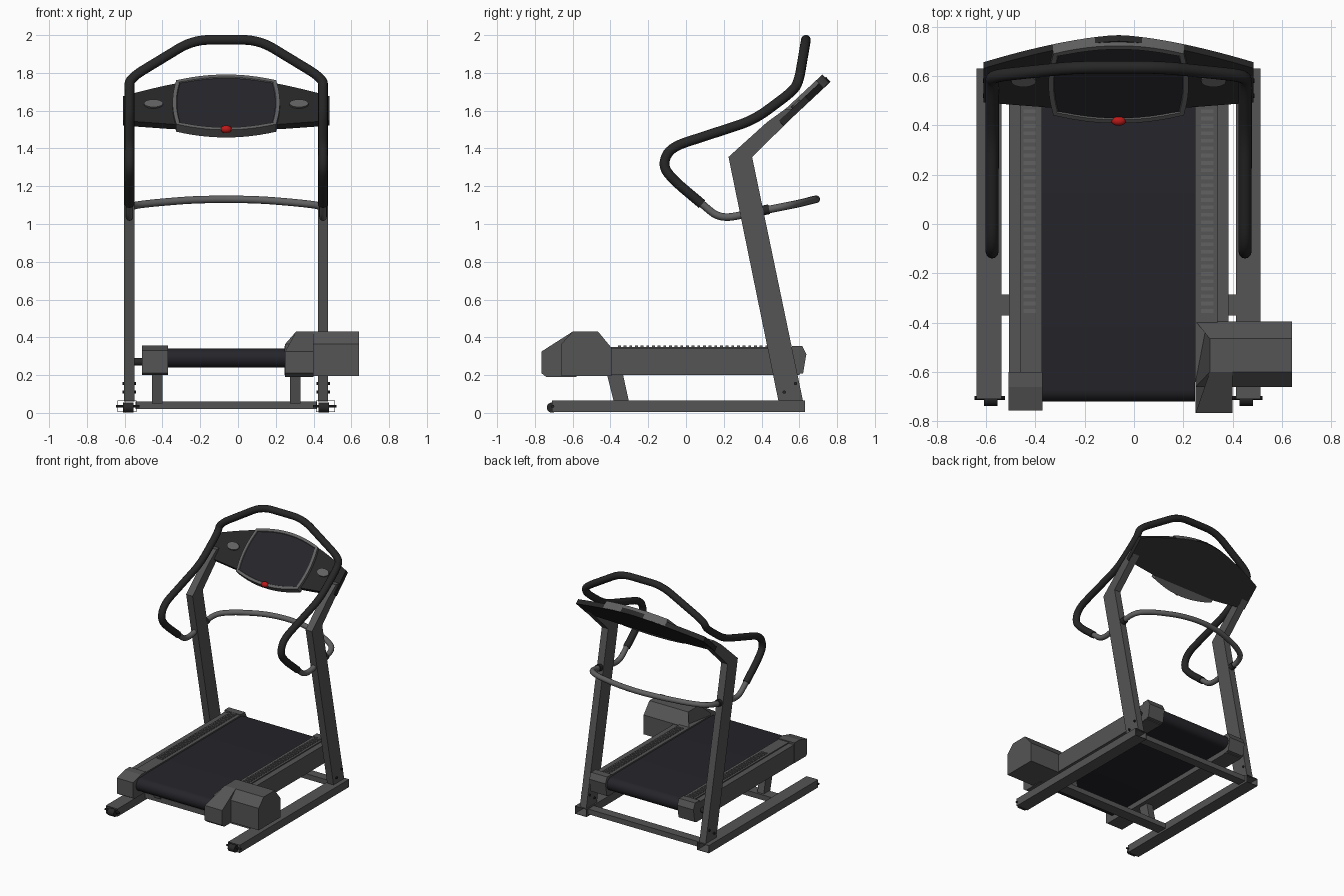
import bpy, bmesh, math
from mathutils import Vector

if "Cube" in bpy.data.objects:
    bpy.data.objects.remove(bpy.data.objects["Cube"])

C = -0.0625  # symmetry plane of the frame (motor box hangs off one side)


def material(name, rgb):
    m = bpy.data.materials.new(name)
    m.diffuse_color = (*rgb, 1)
    m.use_nodes = True
    m.node_tree.nodes["Principled BSDF"].inputs["Base Color"].default_value = m.diffuse_color
    return m


GREY = material("frame_grey", (0.09, 0.09, 0.09))
LIGHT = material("trim_grey", (0.12, 0.12, 0.12))
DARK = material("grip_black", (0.02, 0.02, 0.02))
BELT = material("belt_black", (0.018, 0.018, 0.023))
RED = material("stop_red", (0.5, 0.01, 0.01))


def finish(name, bm, mats, smooth=False):
    bmesh.ops.recalc_face_normals(bm, faces=bm.faces)
    me = bpy.data.meshes.new(name)
    bm.to_mesh(me)
    bm.free()
    ob = bpy.data.objects.new(name, me)
    bpy.context.collection.objects.link(ob)
    for m in mats:
        me.materials.append(m)
    if smooth:
        bpy.ops.object.select_all(action='DESELECT')
        ob.select_set(True)
        bpy.context.view_layer.objects.active = ob
        bpy.ops.object.shade_smooth_by_angle(angle=math.radians(35))
    return ob


def solid(a, b, caps=True):
    """Loft two matching rings of points into a bmesh."""
    bm = bmesh.new()
    ra, rb = [bm.verts.new(p) for p in a], [bm.verts.new(p) for p in b]
    n = len(ra)
    for i in range(n):
        bm.faces.new((ra[i], ra[(i + 1) % n], rb[(i + 1) % n], rb[i]))
    if caps:
        bm.faces.new(ra)
        bm.faces.new(rb)
    return bm


def prism(name, x0, x1, yz, mat=GREY, top_x=None, smooth=False):
    """Side profile extruded along x; top_x slopes the inner top edge."""
    def x_at(z):
        return top_x if top_x and z > 0.4 else x0
    bm = solid([(x_at(z), y, z) for y, z in yz], [(x1, y, z) for y, z in yz])
    return finish(name, bm, [mat], smooth)


def box(name, x0, x1, y0, y1, z0, z1, mat=GREY):
    return prism(name, x0, x1, [(y0, z0), (y1, z0), (y1, z1), (y0, z1)], mat)


def disc(cy, cz, r, n=20):
    return [(cy + r * math.cos(2 * math.pi * i / n), cz + r * math.sin(2 * math.pi * i / n)) for i in range(n)]


def rounded(pts, cut, steps=7):
    """Round the inner corners of a path; cut is the length taken off each leg."""
    pts = [Vector(p) for p in pts]
    out = [pts[0]]
    for a, p, b in zip(pts, pts[1:], pts[2:]):
        s = p + (a - p).normalized() * min(cut, (a - p).length * 0.48)
        e = p + (b - p).normalized() * min(cut, (b - p).length * 0.48)
        for i in range(steps + 1):
            t = i / steps
            out.append(s * (1 - t) ** 2 + p * 2 * t * (1 - t) + e * t * t)
    return out + [pts[-1]]


def tube(name, half, cut, r, mat, both=True):
    """Round bar through half a path, mirrored across the frame centre."""
    path = [(C + u, y, z) for u, y, z in half]
    if both:
        path += [(C - u, y, z) for u, y, z in reversed(half)]
    path = rounded(path, cut)
    cu = bpy.data.curves.new(name, 'CURVE')
    cu.dimensions = '3D'
    cu.bevel_depth, cu.bevel_resolution, cu.use_fill_caps = r, 4, True
    sp = cu.splines.new('POLY')
    sp.points.add(len(path) - 1)
    for q, p in zip(sp.points, path):
        q.co = (*p, 1)
    cu.materials.append(mat)
    ob = bpy.data.objects.new(name, cu)
    bpy.context.collection.objects.link(ob)
    bpy.ops.object.select_all(action='DESELECT')
    ob.select_set(True)
    bpy.context.view_layer.objects.active = ob
    bpy.ops.object.convert(target='MESH')
    bpy.ops.object.shade_smooth_by_angle(angle=math.radians(40))


# parts that exist on both sides of the frame
for s, side in ((-1, "left"), (1, "right")):
    def X(u):
        return C + s * u

    # hollow floor rail with a transport wheel in its open front
    ring = [(X(.475), .005), (X(.575), .005), (X(.575), .065), (X(.475), .065)]
    rail = finish(f"floor_rail_{side}", solid([(x, -.71, z) for x, z in ring],
                                              [(x, .63, z) for x, z in ring], False), [GREY])
    rail.modifiers.new("wall", 'SOLIDIFY').thickness = 0.004
    prism(f"floor_wheel_{side}", X(.49), X(.545), disc(-.71, .028, .027), DARK, smooth=True)
    prism(f"wheel_axle_{side}", X(.46), X(.583), disc(-.705, .035, .008, 10), DARK)

    # bent upright
    prism(f"upright_{side}", X(.485), X(.54),
          [(.49, .06), (.62, .06), (.35, 1.355), (.605, 1.605), (.52, 1.605), (.43, 1.54), (.225, 1.355)])
    for i, (y, z) in enumerate([(.52, .11), (.58, .155)]):
        prism(f"upright_bolt_{side}_{i}", X(.478), X(.55), disc(y, z, .009, 10), DARK)

    # deck side rail, foot tread and rear cap
    box(f"deck_rail_{side}", X(.31), X(.40), -.64, .6, .2, .35)
    box(f"deck_rail_outer_{side}", X(.40), X(.445), -.64, .6, .2, .342)
    tread = box(f"tread_bar_{side}", X(.335), X(.385), -.36, -.345, .345, .356, LIGHT)
    arr = tread.modifiers.new("repeat", 'ARRAY')
    arr.count = 31
    arr.use_relative_offset = False
    arr.use_constant_offset = True
    arr.constant_offset_displace = (0, .03, 0)
    prism(f"deck_rear_cap_{side}", X(.308), X(.447),
          [(.56, .2), (.62, .21), (.637, .31), (.615, .355), (.56, .355)])
    prism(f"deck_pivot_{side}", X(.43), X(.50), disc(.53, .27, .02, 14), DARK, smooth=True)

    # slanted front leg
    prism(f"deck_leg_{side}", X(.338), X(.393), [(-.42, .21), (-.335, .21), (-.30, .05), (-.38, .05)])

    # collar where the grab bar meets the upright
    tube(f"bar_collar_{side}", [(s * .5125, .405, 1.071), (s * .5125, .44, 1.078)], .01, .026, DARK, False)

# cross beams between the floor rails
box("cross_beam_front", X(-.48), X(.48), -.37, -.285, .02, .06)
box("cross_beam_rear", X(-.48), X(.48), .54, .61, .02, .06)

# running belt wrapped around two rollers
front = [(-.67 + .05 * math.cos(a), .29 + .05 * math.sin(a))
         for a in (math.pi * (.5 + i / 12) for i in range(13))]
rear = [(-y - .1, .58 - z) for y, z in front]
prism("running_belt", C - .31, C + .31, front + rear, BELT, smooth=True)

# left toe cap, motor housing and its toe
prism("toe_cap_left", C - .447, C - .308,
      [(-.74, .2), (-.6, .2), (-.6, .357), (-.66, .357), (-.755, .33), (-.755, .21)])
prism("motor_housing", .25, .64,
      [(-.66, .195), (-.395, .195), (-.395, .345), (-.465, .43), (-.6, .43), (-.66, .365)], GREY, .307)
prism("motor_toe", .25, .40,
      [(-.74, .19), (-.58, .19), (-.58, .43), (-.6, .43), (-.765, .325), (-.765, .21)], GREY, .307)

# black hand grips and overhead hoop, one continuous bar
H = .5125
tube("handle_hoop", [(H, .085, 1.105), (H, -.07, 1.235), (H, -.125, 1.31), (H, -.085, 1.405), (H, .36, 1.55),
                     (H, .575, 1.71), (H, .6, 1.77), (.175, .635, 1.975)], .09, .026, DARK)

# grey lower bar joining the grips behind the uprights
tube("grab_bar", [(H, .08, 1.11), (H, .18, 1.025), (H, .53, 1.095), (.40, .605, 1.11),
                  (.2, .67, 1.127), (.06, .69, 1.131)], .08, .02, LIGHT)

# console: u across, v up the slope, n out of the face
ANG = math.radians(43)
O = Vector((C, .565, 1.645))
DV = Vector((0, math.cos(ANG), math.sin(ANG)))
DN = Vector((0, -math.sin(ANG), math.cos(ANG)))


def on_console(u, v, n):
    return O + Vector((u, 0, 0)) + DV * v + DN * n


def plate(uv, n0, n1):
    return solid([on_console(u, v, n0) for u, v in uv], [on_console(u, v, n1) for u, v in uv])


# wing plate
us = [.547 * i / 12 for i in range(-12, 13)]
wing = [(u, .22 - .15 * abs(u / .547) ** 1.5) for u in us]
wing += [(.547, -.12), (.28, -.148), (-.28, -.148), (-.547, -.12)]
finish("console_wing", plate(wing, -.058, -.022), [DARK])

# display with raised bezel and sunken dark panel
ts = [i / 6 for i in range(-6, 7)]
rim = [(.265 * t, .17 + .045 * (1 - t * t)) for t in ts]
rim += [(.268 + .016 * (1 - t * t), -.15 * t) for t in ts]
rim += [(-.265 * t, -.17 - .045 * (1 - t * t)) for t in ts]
rim += [(-.268 - .016 * (1 - t * t), .15 * t) for t in ts]
bm = plate(rim, -.055, 0)
bm.faces.ensure_lookup_table()
bmesh.ops.recalc_face_normals(bm, faces=bm.faces)
top = bm.faces[-1]
bmesh.ops.inset_region(bm, faces=[top], thickness=.02, depth=0)
bmesh.ops.inset_region(bm, faces=[top], thickness=.003, depth=-.006)
top.material_index = 1
finish("console_display", bm, [LIGHT, BELT])

# oval side pads and red stop button
for s, side in ((-1, "left"), (1, "right")):
    pad = [(s * .385 + .05 * math.cos(a), .03 * math.sin(a) + .005)
           for a in (2 * math.pi * i / 20 for i in range(20))]
    finish(f"console_pad_{side}", plate(pad, -.03, -.012), [LIGHT])
bm = bmesh.new()
bmesh.ops.create_uvsphere(bm, u_segments=16, v_segments=10, radius=.03)
for v in bm.verts:
    v.co = on_console(v.co.x, -.205 + v.co.y * .7, v.co.z * .7 - .005)
finish("stop_button", bm, [RED], True)
